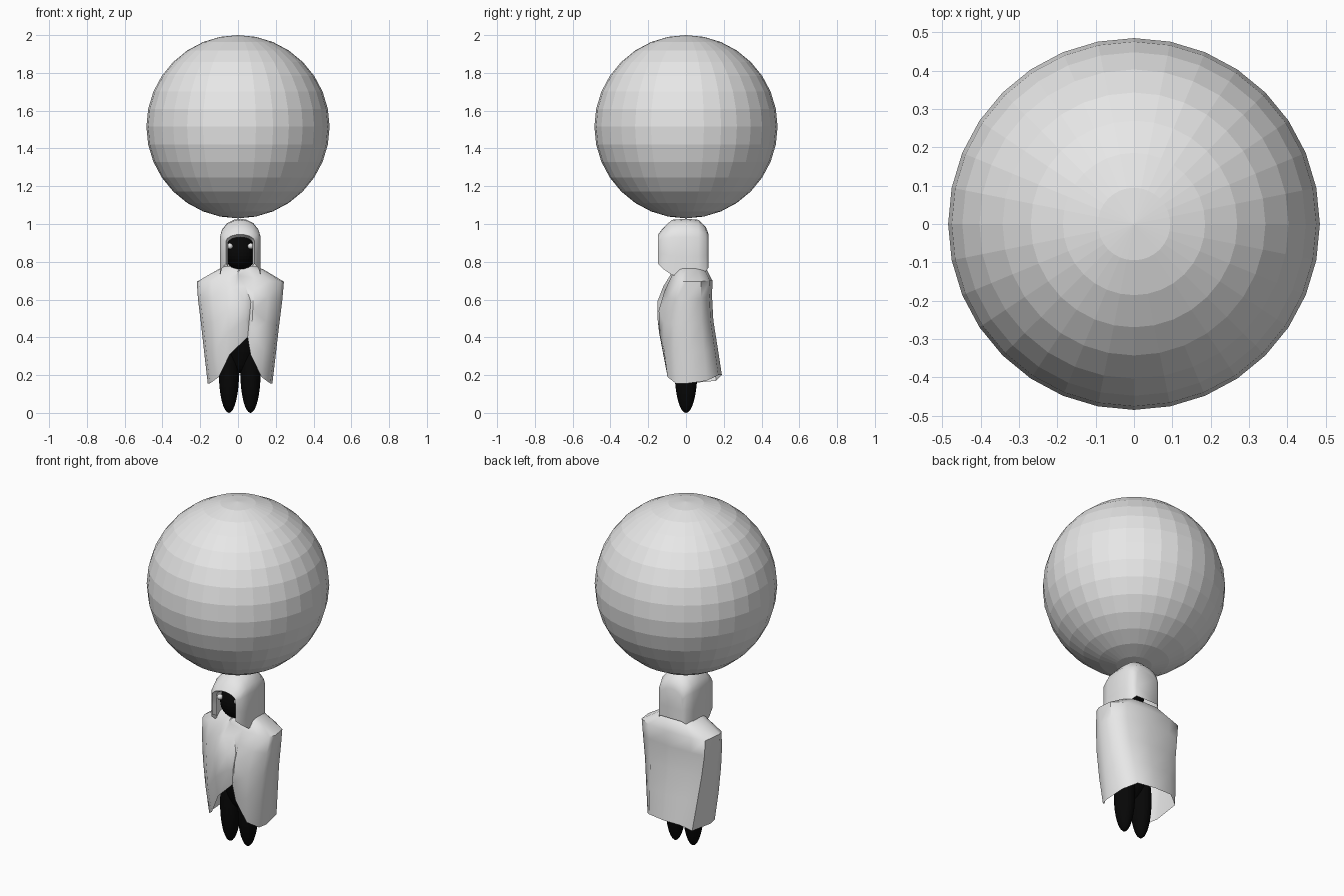
import bpy, bmesh, math

cube = bpy.data.objects.get("Cube")
if cube:
    bpy.data.objects.remove(cube)


def material(name, value):
    m = bpy.data.materials.new(name)
    m.use_nodes = True
    col = (value, value, value, 1)
    m.diffuse_color = col
    m.node_tree.nodes["Principled BSDF"].inputs["Base Color"].default_value = col
    return m


GREY = material("light grey", 0.8)
BLACK = material("black", 0.002)
CX = 0.012  # figure stands slightly off the ball's axis


def ellipsoid(name, centre, radii, mat, segments=32, rings=16, smooth=False):
    bpy.ops.mesh.primitive_uv_sphere_add(segments=segments, ring_count=rings, radius=1, location=centre)
    ob = bpy.context.object
    ob.name = name
    ob.scale = radii
    bpy.ops.object.transform_apply(location=False, rotation=False, scale=True)
    ob.data.materials.append(mat)
    if smooth:
        bpy.ops.object.shade_smooth()
    return ob


def loft(name, rows, mat, closed=False, cap_last=False, angle=45):
    """Skin a list of equally long point rows."""
    bm = bmesh.new()
    grid = [[bm.verts.new(p) for p in row] for row in rows]
    n = len(grid[0])
    for a, b in zip(grid, grid[1:]):
        for i in range(n if closed else n - 1):
            j = (i + 1) % n
            bm.faces.new((a[i], a[j], b[j], b[i]))
    if cap_last:
        bm.faces.new(grid[-1])
    bmesh.ops.remove_doubles(bm, verts=bm.verts, dist=0.0005)
    bmesh.ops.recalc_face_normals(bm, faces=bm.faces)
    me = bpy.data.meshes.new(name)
    bm.to_mesh(me)
    bm.free()
    ob = bpy.data.objects.new(name, me)
    bpy.context.collection.objects.link(ob)
    me.materials.append(mat)
    bpy.ops.object.select_all(action="DESELECT")
    ob.select_set(True)
    bpy.context.view_layer.objects.active = ob
    bpy.ops.object.shade_smooth_by_angle(angle=math.radians(angle))
    return ob


# Faceted ball carried on the head
ellipsoid("ball", (0, 0, 1.515), (0.485,) * 3, GREY)

# Dark body, legs, head and pale eyes
ellipsoid("body", (CX, 0, 0.46), (0.1, 0.085, 0.25), BLACK)
ellipsoid("head", (CX, -0.035, 0.85), (0.085, 0.085, 0.095), BLACK)
for side, label in ((-1, "right"), (1, "left")):
    ellipsoid(label + "_leg", (CX - 0.003 + side * 0.057, 0, 0.22), (0.054, 0.06, 0.22), BLACK)
    ellipsoid(label + "_eye", (CX + side * 0.055, -0.105, 0.883), (0.016,) * 3, GREY, 16, 8, True)

# Hood: arches running from the face opening to the flat back
# depth, half width, top height, shoulder height, bottom height
arches = [(-0.118, 0.066, 0.93, 0.90, 0.775),
          (-0.147, 0.076, 0.945, 0.91, 0.79),
          (-0.125, 0.096, 0.975, 0.92, 0.765),
          (-0.075, 0.108, 1.022, 0.93, 0.73),
          (0.0, 0.108, 1.028, 0.93, 0.72),
          (0.065, 0.106, 1.022, 0.93, 0.73),
          (0.105, 0.09, 0.985, 0.92, 0.75),
          (0.12, 0.07, 0.945, 0.90, 0.77)]
rows = []
for y, w, top, sh, low in arches:
    half = [(1, low), (1, (low + sh) / 2), (1, sh), (0.9, sh + 0.4 * (top - sh)),
            (0.65, sh + 0.75 * (top - sh)), (0.32, top - 0.06 * (top - sh))]
    pts = half + [(0, top)] + [(-k, z) for k, z in reversed(half)]
    rows.append([(CX + k * w, y, z) for k, z in pts])
loft("hood", rows, GREY, cap_last=True, angle=60)

# Cloak: rings from collar to hem, folded over itself at the front
# drop, right x, left x, front y, back y, right seam x, left seam x
rings = [(0.0, -0.075, 0.10, -0.05, 0.07, 0.01, 0.02),
         (0.03, -0.11, 0.14, -0.065, 0.11, 0.005, 0.01),
         (0.13, -0.218, 0.243, -0.085, 0.14, -0.01, 0.0),
         (0.28, -0.212, 0.235, -0.12, 0.138, -0.015, 0.04),
         (0.5, -0.195, 0.218, -0.152, 0.145, 0.035, 0.068),
         (0.75, -0.178, 0.2, -0.15, 0.168, 0.04, 0.06),
         (1.0, -0.16, 0.182, -0.125, 0.19, 0.05, 0.051)]
# reach to the side, reach to front (-) or back (+), hem height
columns = [(0.32, -0.95, 0.31), (0.66, -0.78, 0.19), (0.94, -0.42, 0.155), (1, 0, 0.155),
           (0.95, 0.6, 0.17), (0.62, 0.95, 0.2)]


def ring(drop, xr, xl, yf, yb, seam_r, seam_l):
    def point(x, y, hem):
        top = 0.775
        return (x, y, top + (hem - top) * drop)

    def flank(edge, square):
        pts = []
        for k, d, hem in columns:
            depth = -d * yf if d < 0 else min(1, d * square) * yb
            pts.append(point(CX + (edge - CX) * k, depth, hem))
        return pts

    fold = 0.035 * math.sin(math.pi * min(1, drop * 1.1))
    right = [point(seam_r, yf, 0.4)] + flank(xr, 1.4)
    left = [point(seam_l, yf + fold, 0.4)] + flank(xl, 0.95)
    return right + [point(CX, yb, 0.2)] + left[::-1]


loft("cloak", [ring(*r) for r in rings], GREY, closed=True, angle=50)
